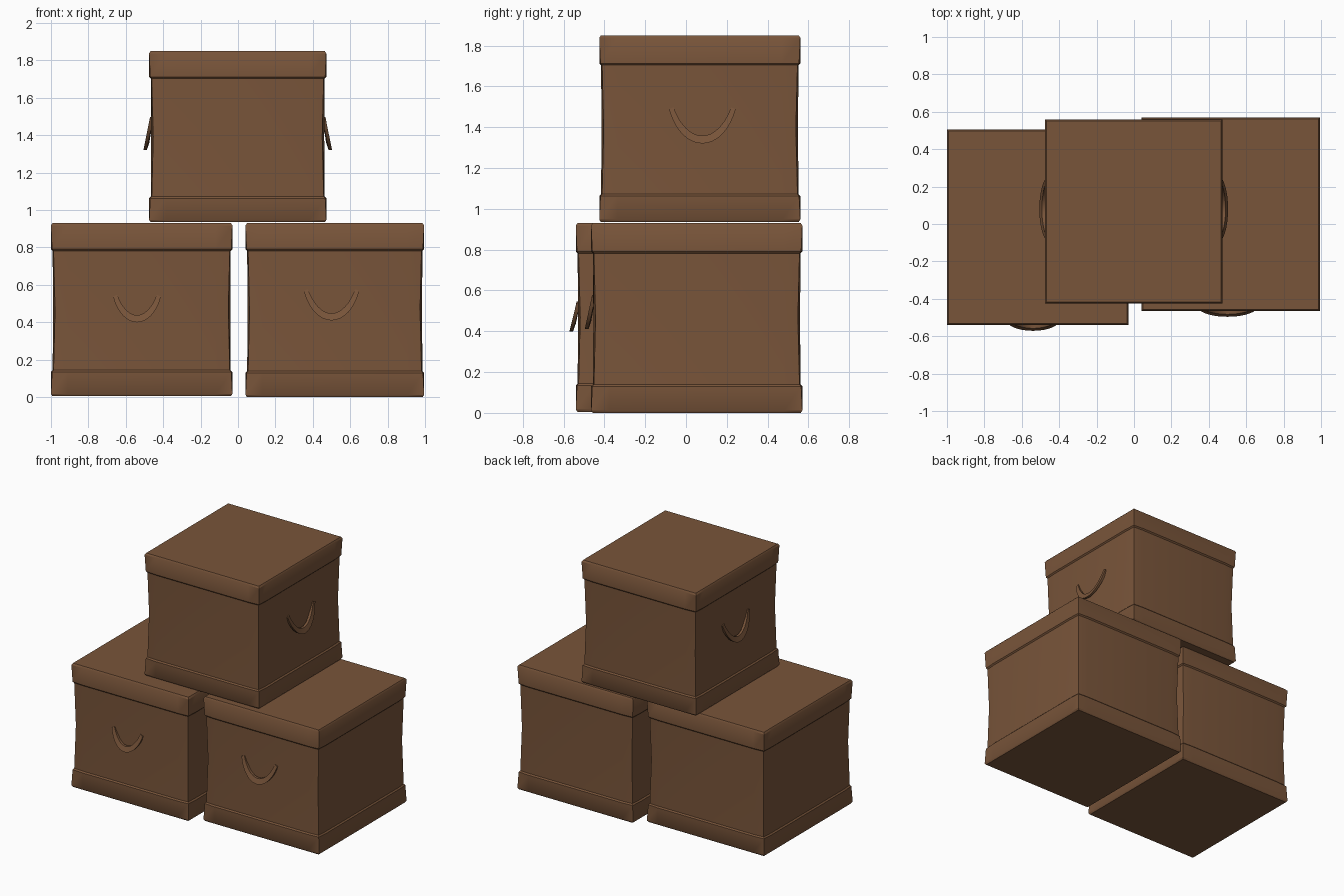
import bpy, bmesh, math
from mathutils import Matrix

if "Cube" in bpy.data.objects:
    bpy.data.objects.remove(bpy.data.objects["Cube"])

brown = bpy.data.materials.new("cardboard brown")
brown.diffuse_color = (0.19, 0.09, 0.042, 1)
brown.use_nodes = True
brown.node_tree.nodes["Principled BSDF"].inputs["Base Color"].default_value = brown.diffuse_color


def finish(bm, name):
    bmesh.ops.recalc_face_normals(bm, faces=bm.faces)
    me = bpy.data.meshes.new(name)
    bm.to_mesh(me)
    bm.free()
    me.materials.append(brown)
    ob = bpy.data.objects.new(name, me)
    bpy.context.collection.objects.link(ob)
    bpy.ops.object.select_all(action='DESELECT')
    ob.select_set(True)
    bpy.context.view_layer.objects.active = ob
    bpy.ops.object.shade_smooth_by_angle(angle=math.radians(35))
    return ob


def ring(x0, x1, y0, y1, wall, corner):
    """Outline with three points at each corner, pulled in by wall and corner."""
    cx, cy, hx, hy = (x0 + x1) / 2, (y0 + y1) / 2, (x1 - x0) / 2, (y1 - y0) / 2
    pts = []
    for sx, sy in ((-1, -1), (1, -1), (1, 1), (-1, 1)):
        near_x = (cx + sx * (hx - 0.09), cy + sy * (hy - wall))
        near_y = (cx + sx * (hx - wall), cy + sy * (hy - 0.09))
        mid = (cx + sx * (hx - corner), cy + sy * (hy - corner))
        trio = [near_x, mid, near_y]
        pts += trio if sx * sy < 0 else trio[::-1]
    return pts


def box(name, x0, x1, y0, y1, z0, z1):
    # (height fraction, wall pull-in, corner pull-in): bands with sunken walls between
    levels = [(0, .008, .008), (.013, 0, 0), (.14, 0, .006), (.15, .009, .014),
              (.5, .011, .022), (.84, .009, .014), (.85, 0, .006),
              (.987, 0, 0), (1, .008, .008)]
    bm = bmesh.new()
    rings = [[bm.verts.new((x, y, z0 + f * (z1 - z0)))
              for x, y in ring(x0, x1, y0, y1, w, c)] for f, w, c in levels]
    for a, b in zip(rings, rings[1:]):
        for i in range(12):
            j = (i + 1) % 12
            bm.faces.new((a[i], a[j], b[j], b[i]))
    bm.faces.new(rings[0][::-1])
    bm.faces.new(rings[-1])
    return finish(bm, name)


def handle(name, loc, width, height, angle):
    """Drooping crescent grip; loc is the bottom centre on the wall."""
    bm = bmesh.new()
    n, rows = 16, []
    for i in range(n + 1):
        t = 2 * i / n - 1
        a = t * math.radians(68)
        s, c = math.sin(a) / math.sin(math.radians(68)), math.cos(a)
        drop = (1 - c) / (1 - math.cos(math.radians(68)))
        x, z = s * (width / 2 - .012), drop * (height - .012)
        thick = .038 - .014 * t * t
        out = .034 * (1 - drop) + .004
        # outer lip, inner lip, and back edges of the ribbon
        xi, zi = x - math.sin(a) * thick, z + c * thick
        rows.append([bm.verts.new(p) for p in (
            (x, -out, z), (xi, -out * .65, zi),
            (xi, -out * .65 + .018, zi), (x, -out + .018, z))])
    for a, b in zip(rows, rows[1:]):
        for k in range(4):
            bm.faces.new((a[k], a[(k + 1) % 4], b[(k + 1) % 4], b[k]))
    bm.faces.new(rows[0])
    bm.faces.new(rows[-1][::-1])
    bm.transform(Matrix.Translation(loc) @ Matrix.Rotation(angle, 4, 'Z'))
    return finish(bm, name)


# Three stacked boxes
box("left_box", -1.0, -0.03, -0.54, 0.505, 0.005, 0.93)
box("right_box", 0.04, 0.995, -0.465, 0.57, 0.0, 0.93)
box("top_box", -0.475, 0.472, -0.425, 0.56, 0.935, 1.85)

# Grips: front of the lower boxes, both sides of the top box
handle("left_box_handle", (-0.54, -0.533, 0.40), 0.28, 0.15, 0)
handle("right_box_handle", (0.5, -0.458, 0.41), 0.32, 0.17, 0)
handle("top_box_right_handle", (0.465, 0.08, 1.32), 0.35, 0.18, math.pi / 2)
handle("top_box_left_handle", (-0.468, 0.08, 1.32), 0.35, 0.18, -math.pi / 2)
